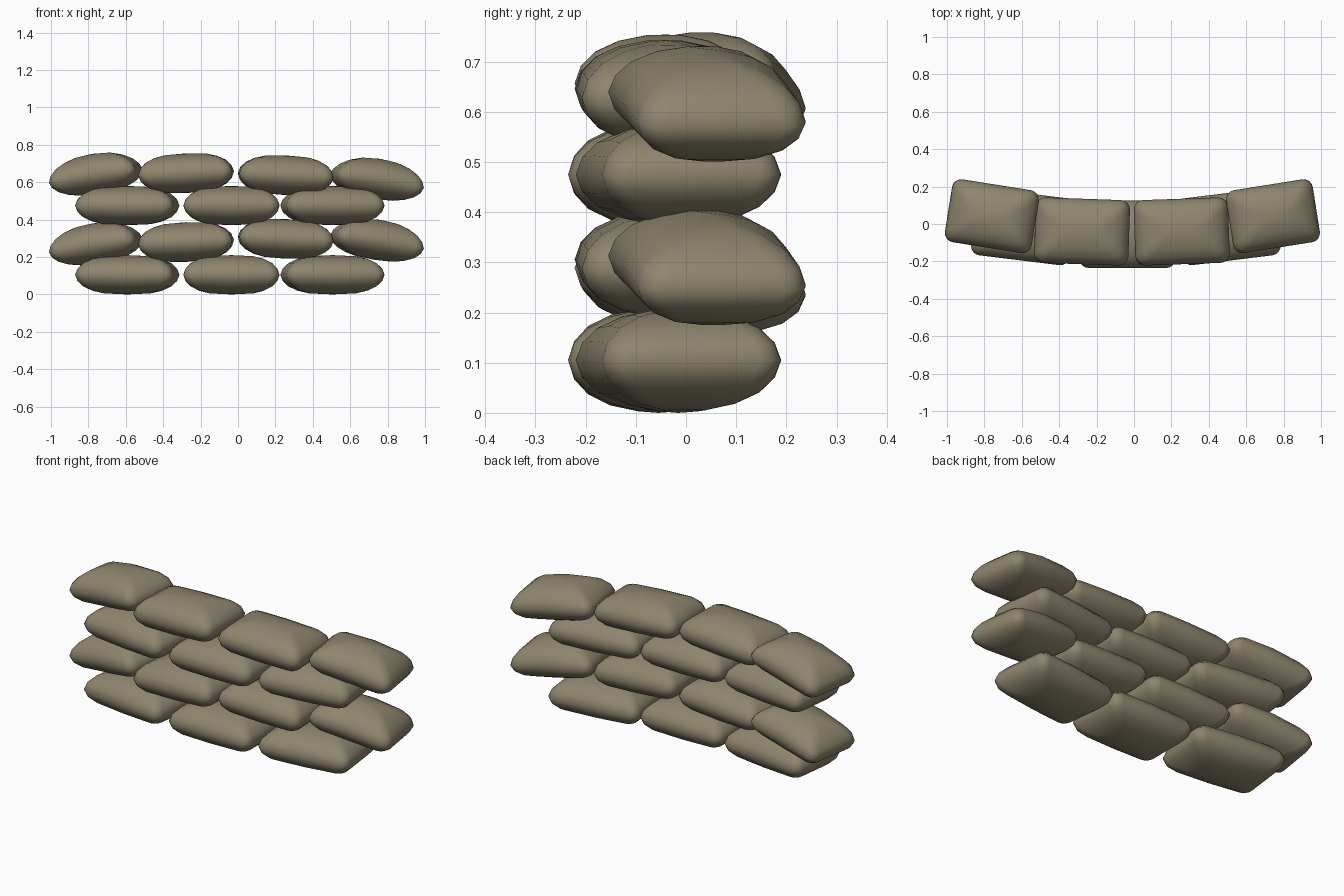
import bpy, bmesh, math
from mathutils import Matrix, Vector

cube = bpy.data.objects.get("Cube")
if cube:
    bpy.data.objects.remove(cube, do_unlink=True)

canvas = bpy.data.materials.new("khaki canvas")
canvas.use_nodes = True
khaki = (0.27, 0.235, 0.155, 1)
canvas.diffuse_color = khaki
bsdf = canvas.node_tree.nodes["Principled BSDF"]
bsdf.inputs["Base Color"].default_value = khaki
bsdf.inputs["Roughness"].default_value = 0.9

# Pillow section from the seam to the crown: (inset, share of half height)
SECTION = [(0, 0), (0.012, 0.36), (0.04, 0.65), (0.085, 0.86), (0.14, 0.97)]
LEVELS = [(i, -h) for i, h in reversed(SECTION[1:])] + SECTION


def outline(hx, hy, radius, steps=4):
    """Rounded rectangle, counter-clockwise, with a midpoint on each side."""
    points = []
    for k, (sx, sy) in enumerate([(1, 1), (-1, 1), (-1, -1), (1, -1)]):
        for s in range(steps + 1):
            a = math.pi / 2 * (k + s / steps)
            points.append((sx * (hx - radius) + radius * math.cos(a),
                           sy * (hy - radius) + radius * math.sin(a)))
        points.append((0, sy * hy) if k % 2 == 0 else (sx * hx, 0))
    return points


def sandbag(name, centre, size, yaw=0, roll=0, droop=0, taper=0.12):
    """Filled bag; taper thins both ends and droop bends them down."""
    hx, hy, hz = (s / 2 for s in size)
    bm = bmesh.new()
    rings = []
    for inset, h in LEVELS:
        ring = outline(hx - inset, hy - inset, 0.05 - inset * 0.2)
        rings.append([bm.verts.new((x, y, h * hz)) for x, y in ring])
    count = len(rings[0])
    for low, high in zip(rings, rings[1:]):
        for i in range(count):
            j = (i + 1) % count
            bm.faces.new((low[i], low[j], high[j], high[i]))
    # Close the belly and the crown
    for ring, side in ((rings[0], -1), (rings[-1], 1)):
        tip = bm.verts.new((0, 0, side * hz))
        for i in range(count):
            bm.faces.new((ring[i], ring[(i + 1) % count], tip))
    bmesh.ops.recalc_face_normals(bm, faces=bm.faces)
    for v in bm.verts:
        t = (v.co.x / hx) ** 2
        v.co.z = v.co.z * (1 - taper * t) - droop * t
    turn = (Matrix.Rotation(math.radians(yaw), 4, 'Z')
            @ Matrix.Rotation(math.radians(roll), 4, 'Y'))
    bm.transform(Matrix.Translation(Vector(centre)) @ turn)
    for face in bm.faces:
        face.smooth = True
    mesh = bpy.data.meshes.new(name)
    bm.to_mesh(mesh)
    bm.free()
    mesh.materials.append(canvas)
    bpy.context.collection.objects.link(bpy.data.objects.new(name, mesh))


# Courses of three bags
for course, z in (("bottom", 0.105), ("third", 0.475)):
    sandbag(course + "_bag_middle", (-0.035, -0.055, z), (0.515, 0.36, 0.21))
    for side, s, x in (("left", 1, 0.505), ("right", -1, -0.592)):
        sandbag(f"{course}_bag_{side}", (x, -0.015, z),
                (0.53, 0.36, 0.21), yaw=7 * s)

# Courses of four bags: heights of inner left, inner right, outer left, outer right
for course, heights in (("second", (0.297, 0.28, 0.292, 0.273)),
                        ("top", (0.637, 0.648, 0.618, 0.645))):
    for side, s, x, z in (("left", 1, 0.255, heights[0]),
                          ("right", -1, -0.278, heights[1])):
        sandbag(f"{course}_bag_inner_{side}", (x, -0.04, z),
                (0.505, 0.35, 0.212), yaw=2 * s, roll=2.5 * s)
    for side, s, x, z in (("left", 1, 0.745, heights[2]),
                          ("right", -1, -0.762, heights[3])):
        sandbag(f"{course}_bag_outer_{side}", (x, 0.042, z),
                (0.475, 0.34, 0.216), yaw=9 * s, roll=9 * s,
                droop=0.012, taper=0.2)
